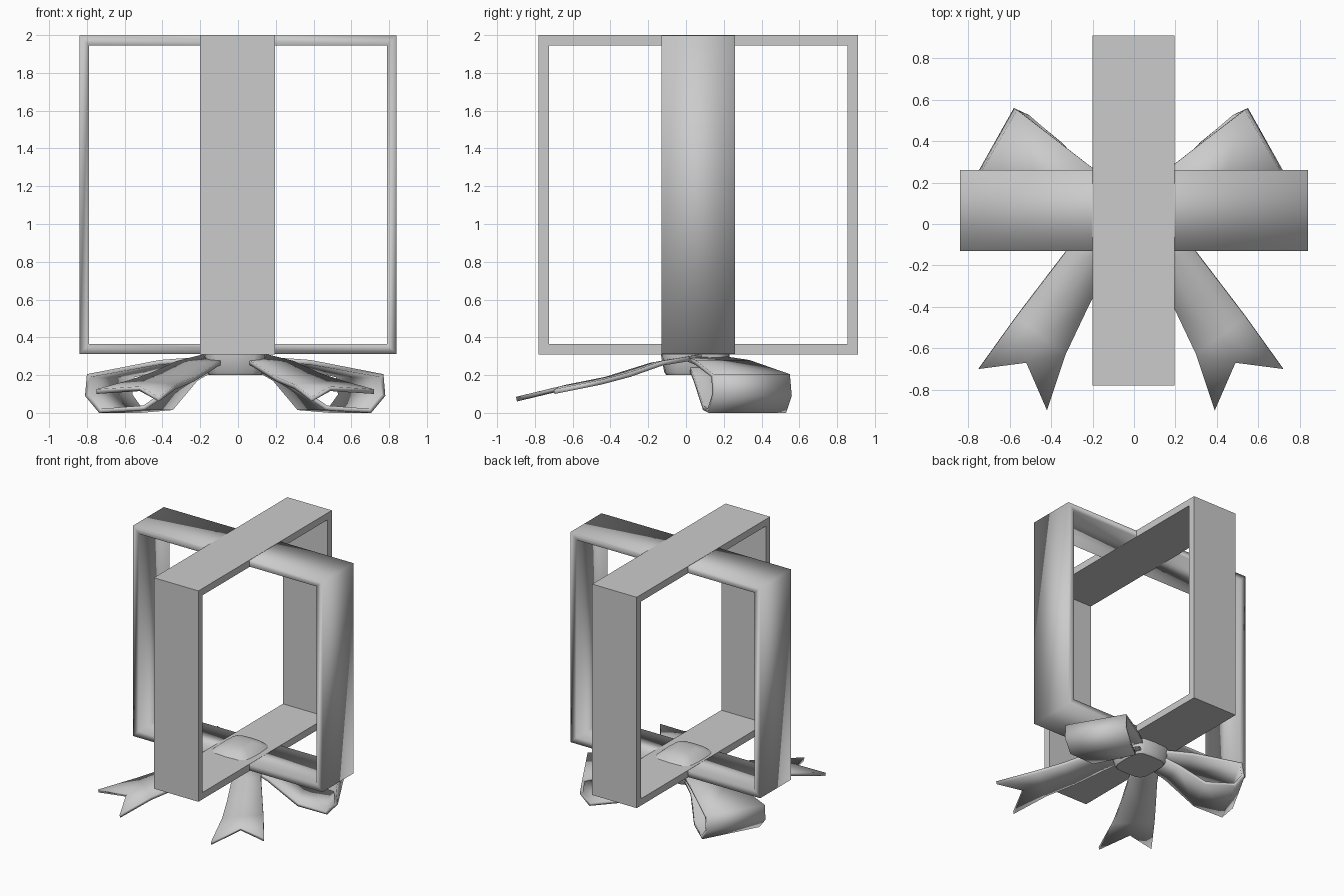
import bpy, bmesh, math

if "Cube" in bpy.data.objects:
    bpy.data.objects.remove(bpy.data.objects["Cube"])

BOW_X = -0.015


def make_object(name, verts, faces):
    mesh = bpy.data.meshes.new(name)
    mesh.from_pydata(verts, [], faces)
    bm = bmesh.new()
    bm.from_mesh(mesh)
    if all(not e.is_boundary for e in bm.edges):
        bmesh.ops.recalc_face_normals(bm, faces=bm.faces)
    bm.to_mesh(mesh)
    bm.free()
    ob = bpy.data.objects.new(name, mesh)
    bpy.context.collection.objects.link(ob)
    return ob


def smooth(ob, angle):
    bpy.ops.object.select_all(action='DESELECT')
    bpy.context.view_layer.objects.active = ob
    ob.select_set(True)
    bpy.ops.object.shade_smooth_by_angle(angle=math.radians(angle))


def frame(name, a0, a1, b0, b1, z0, z1, t, along_x):
    """Rectangular band: spans a0..a1 along its run, b0..b1 across."""
    outer = [(a0, z0), (a1, z0), (a1, z1), (a0, z1)]
    inner = [(a0 + t, z0 + t), (a1 - t, z0 + t), (a1 - t, z1 - t), (a0 + t, z1 - t)]
    rings = [(outer, b0), (outer, b1), (inner, b1), (inner, b0)]
    verts = [(a, b, z) if along_x else (b, a, z) for pts, b in rings for a, z in pts]
    faces = [(r * 4 + i, r * 4 + (i + 1) % 4,
              (r + 1) % 4 * 4 + (i + 1) % 4, (r + 1) % 4 * 4 + i)
             for r in range(4) for i in range(4)]
    return make_object(name, verts, faces)


def ribbon_pair(name, rows, thickness):
    """Thick strip through rows of points, mirrored to the other side."""
    n = len(rows[0])
    verts = [p for row in rows for p in row]
    faces = [(r * n + c, r * n + c + 1, (r + 1) * n + c + 1, (r + 1) * n + c)
             for r in range(len(rows) - 1) for c in range(n - 1)]
    ob = make_object(name, verts, faces)
    ob.location.x = BOW_X
    sol = ob.modifiers.new("thickness", 'SOLIDIFY')
    sol.thickness = thickness
    sol.offset = 1
    mir = ob.modifiers.new("mirror", 'MIRROR')
    mir.use_clip = False
    mir.use_mirror_merge = False
    smooth(ob, 35)
    return ob


# Wrapping bands
side_band = frame("side_band", -0.84, 0.84, -0.13, 0.26, 0.312, 1.998, 0.052, True)
for p in side_band.data.polygons:
    p.use_smooth = True
frame("front_band", -0.78, 0.91, -0.20, 0.195, 0.31, 2.0, 0.055, False)

# Bow loops: (near x, near y, far x, far y, z)
loop = [(0.03, -0.02, 0.03, 0.15, 0.308), (0.40, 0.05, 0.27, 0.335, 0.28),
        (0.785, 0.145, 0.55, 0.55, 0.205), (0.795, 0.15, 0.565, 0.56, 0.09),
        (0.72, 0.12, 0.50, 0.53, 0.0), (0.48, 0.09, 0.33, 0.39, 0.015),
        (0.25, 0.04, 0.20, 0.25, 0.17), (0.03, 0.0, 0.03, 0.15, 0.27)]
ribbon_pair("bow_loops", [[(a, b, z), (c, d, z)] for a, b, c, d, z in loop], 0.025)

# Ribbon tails with a notched end
edges = [((0.02, 0.05, 0.31), (0.17, 0.08, 0.31)),
         ((0.10, -0.19, 0.265), (0.31, -0.13, 0.275)),
         ((0.22, -0.43, 0.19), (0.44, -0.30, 0.215)),
         ((0.315, -0.63, 0.15), (0.555, -0.45, 0.175))]
rows = [[a, tuple((p + q) / 2 for p, q in zip(a, b)), b] for a, b in edges]
rows.append([(0.405, -0.90, 0.085), (0.505, -0.67, 0.14), (0.735, -0.70, 0.125)])
ribbon_pair("bow_tails", rows, 0.025)

# Knot: rounded square block with a domed top
SEG = 16
rings = [(0.20, 0.14), (0.215, 0.15), (0.30, 0.165), (0.365, 0.165),
         (0.395, 0.13), (0.415, 0.07)]
verts, faces = [], []
for z, r in rings:
    for i in range(SEG):
        a = 2 * math.pi * i / SEG
        c, s = math.cos(a), math.sin(a)
        verts.append((math.copysign(abs(c) ** 0.5, c) * r + BOW_X,
                      math.copysign(abs(s) ** 0.5, s) * r * 1.1 + 0.05, z))
for k in range(len(rings) - 1):
    for i in range(SEG):
        j = (i + 1) % SEG
        faces.append((k * SEG + i, k * SEG + j, (k + 1) * SEG + j, (k + 1) * SEG + i))
faces.append(tuple(range(SEG)))
faces.append(tuple(range((len(rings) - 1) * SEG, len(rings) * SEG)))
smooth(make_object("knot", verts, faces), 40)
